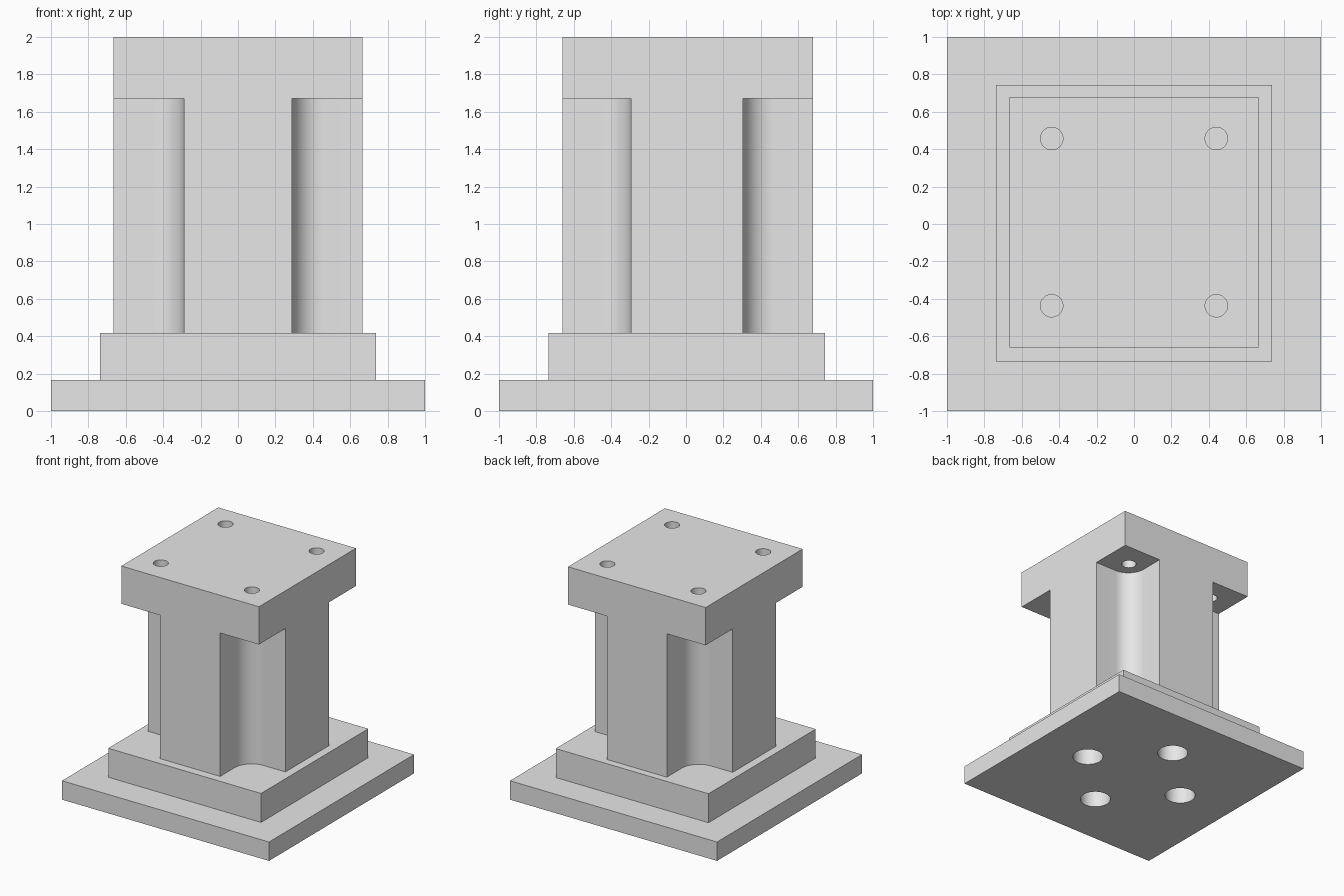
import bpy, bmesh
from math import pi, sin, cos, radians

cube = bpy.data.objects.get("Cube")
if cube:
    bpy.data.objects.remove(cube, do_unlink=True)

grey = bpy.data.materials.new("plain grey")
grey.use_nodes = True
grey.diffuse_color = (0.8, 0.8, 0.8, 1)
grey.node_tree.nodes["Principled BSDF"].inputs["Base Color"].default_value = (0.8, 0.8, 0.8, 1)


def prism(name, outline, z0, z1):
    """Extrude a flat outline from z0 up to z1."""
    bm = bmesh.new()
    face = bm.faces.new([bm.verts.new((x, y, z0)) for x, y in outline])
    grown = bmesh.ops.extrude_face_region(bm, geom=[face])["geom"]
    top = [v for v in grown if isinstance(v, bmesh.types.BMVert)]
    bmesh.ops.translate(bm, verts=top, vec=(0, 0, z1 - z0))
    bmesh.ops.recalc_face_normals(bm, faces=bm.faces)
    mesh = bpy.data.meshes.new(name)
    bm.to_mesh(mesh)
    bm.free()
    mesh.materials.append(grey)
    obj = bpy.data.objects.new(name, mesh)
    bpy.context.collection.objects.link(obj)
    return obj


def box(name, x0, x1, y0, y1, z0, z1):
    return prism(name, [(x0, y0), (x1, y0), (x1, y1), (x0, y1)], z0, z1)


def cylinder(name, x, y, r, z0, z1, n=48):
    ring = [(x + r * cos(2 * pi * i / n), y + r * sin(2 * pi * i / n)) for i in range(n)]
    return prism(name, ring, z0, z1)


def combine(target, tool, operation):
    """Apply a boolean and drop the tool."""
    tool.hide_render = True
    mod = target.modifiers.new(operation.lower(), "BOOLEAN")
    mod.operation, mod.solver, mod.object = operation, "EXACT", tool
    bpy.context.view_layer.objects.active = target
    bpy.ops.object.modifier_apply(modifier=mod.name)
    bpy.data.objects.remove(tool, do_unlink=True)


BASE_TOP, STEP_TOP, CAP_BOTTOM, TOP = 0.165, 0.418, 1.67, 2.0
FILLET = 0.165

# Column block reaching a little into the step
pedestal = box("pedestal", -0.665, 0.665, -0.66, 0.678, 0.3, TOP)

# Corner notches with a rounded inner corner, and bolt holes through the cap
for sx in (-1, 1):
    for sy, wall_y, hole_y in ((-1, 0.295, 0.437), (1, 0.305, 0.457)):
        cx, cy = 0.29 + FILLET, wall_y + FILLET
        arc = [(cx - FILLET * cos(a), cy - FILLET * sin(a))
               for a in (i * pi / 32 for i in range(17))]
        outline = arc + [(1, wall_y), (1, 1), (0.29, 1)]
        notch = prism("notch_cutter", [(sx * x, sy * y) for x, y in outline], 0.1, CAP_BOTTOM)
        combine(pedestal, notch, "DIFFERENCE")
        hole = cylinder("cap_hole_cutter", sx * 0.44, sy * hole_y, 0.06, 1.5, 2.1)
        combine(pedestal, hole, "DIFFERENCE")

# Step and base plate
combine(pedestal, box("step", -0.738, 0.738, -0.736, 0.743, 0.1, STEP_TOP), "UNION")
combine(pedestal, box("base_plate", -1, 1, -1, 1, 0, BASE_TOP), "UNION")

# Mounting holes in the underside
for x, y in ((0.5, 0), (-0.5, 0), (0, 0.5), (0, -0.5)):
    combine(pedestal, cylinder("base_hole_cutter", x, y, 0.125, -0.1, STEP_TOP - 0.01), "DIFFERENCE")

pedestal.select_set(True)
bpy.context.view_layer.objects.active = pedestal
bpy.ops.object.shade_smooth_by_angle(angle=radians(30))
